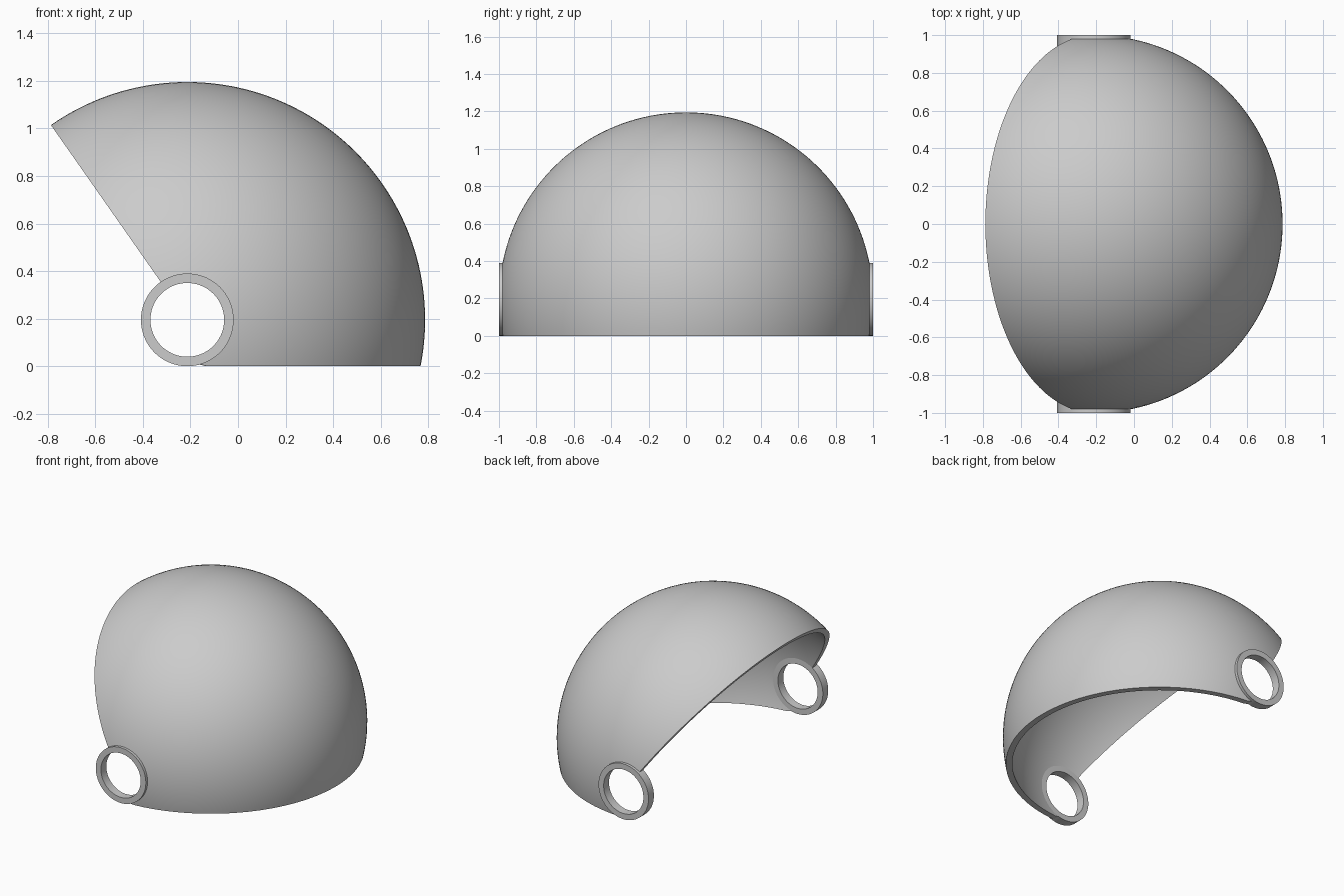
import bpy, bmesh
from math import sin, cos, asin, pi, radians

cube = bpy.data.objects.get("Cube")
if cube:
    bpy.data.objects.remove(cube, do_unlink=True)

RING_R, HOLE_R = 0.195, 0.155      # hinge ring radii
OUTER, INNER = 1.0, 0.96           # dome shell radii
OPENING = radians(125)             # angle of the slanted opening
CX, CZ = -(1 + cos(OPENING)) / 2, RING_R

grey = bpy.data.materials.new("plain grey")
grey.use_nodes = True
colour = (0.6, 0.6, 0.6, 1)
grey.diffuse_color = colour
grey.node_tree.nodes["Principled BSDF"].inputs["Base Color"].default_value = colour


def swept_part(name, profile, start, end, steps, closed):
    """Sweep a closed (radius, y) profile around the hinge axis."""
    bm = bmesh.new()
    rows = []
    for i in range(steps if closed else steps + 1):
        row = []
        for r, y in profile:
            a = start + (end(r) - start) * i / steps
            row.append(bm.verts.new((CX + r * cos(a), y, CZ + r * sin(a))))
        rows.append(row)
    n = len(profile)
    for i in range(steps):
        a, b = rows[i], rows[(i + 1) % len(rows)]
        for j in range(n):
            k = (j + 1) % n
            bm.faces.new((a[j], a[k], b[k], b[j]))
    if not closed:
        # cut edges of the shell, closed by a strip from outside to inside
        for row in (rows[0], rows[-1]):
            for j in range(n // 2 - 1):
                bm.faces.new((row[j], row[j + 1], row[n - 2 - j], row[n - 1 - j]))
    bmesh.ops.recalc_face_normals(bm, faces=bm.faces)
    mesh = bpy.data.meshes.new(name)
    bm.to_mesh(mesh)
    bm.free()
    mesh.materials.append(grey)
    obj = bpy.data.objects.new(name, mesh)
    bpy.context.collection.objects.link(obj)
    bpy.ops.object.select_all(action='DESELECT')
    obj.select_set(True)
    bpy.context.view_layer.objects.active = obj
    bpy.ops.object.shade_smooth_by_angle(angle=radians(30))
    return obj


def arc(radius, count=72):
    """Half circle from one hinge to the other, ending inside the rings."""
    t0 = asin(0.175 / radius)
    angles = [t0 + (pi - 2 * t0) * i / count for i in range(count + 1)]
    return [(radius * sin(t), radius * cos(t)) for t in angles]


# Dome shell: from the slanted opening round to the level bottom edge
swept_part("dome_shell", arc(OUTER) + arc(INNER)[::-1], OPENING,
           lambda r: -asin(min(1, RING_R / r)), 72, False)

# Hinge rings on both sides
for name, side in (("right_hinge_ring", -1), ("left_hinge_ring", 1)):
    section = [(HOLE_R, 0.94 * side), (RING_R, 0.94 * side),
               (RING_R, side), (HOLE_R, side)]
    swept_part(name, section, 0, lambda r: 2 * pi, 72, True)
